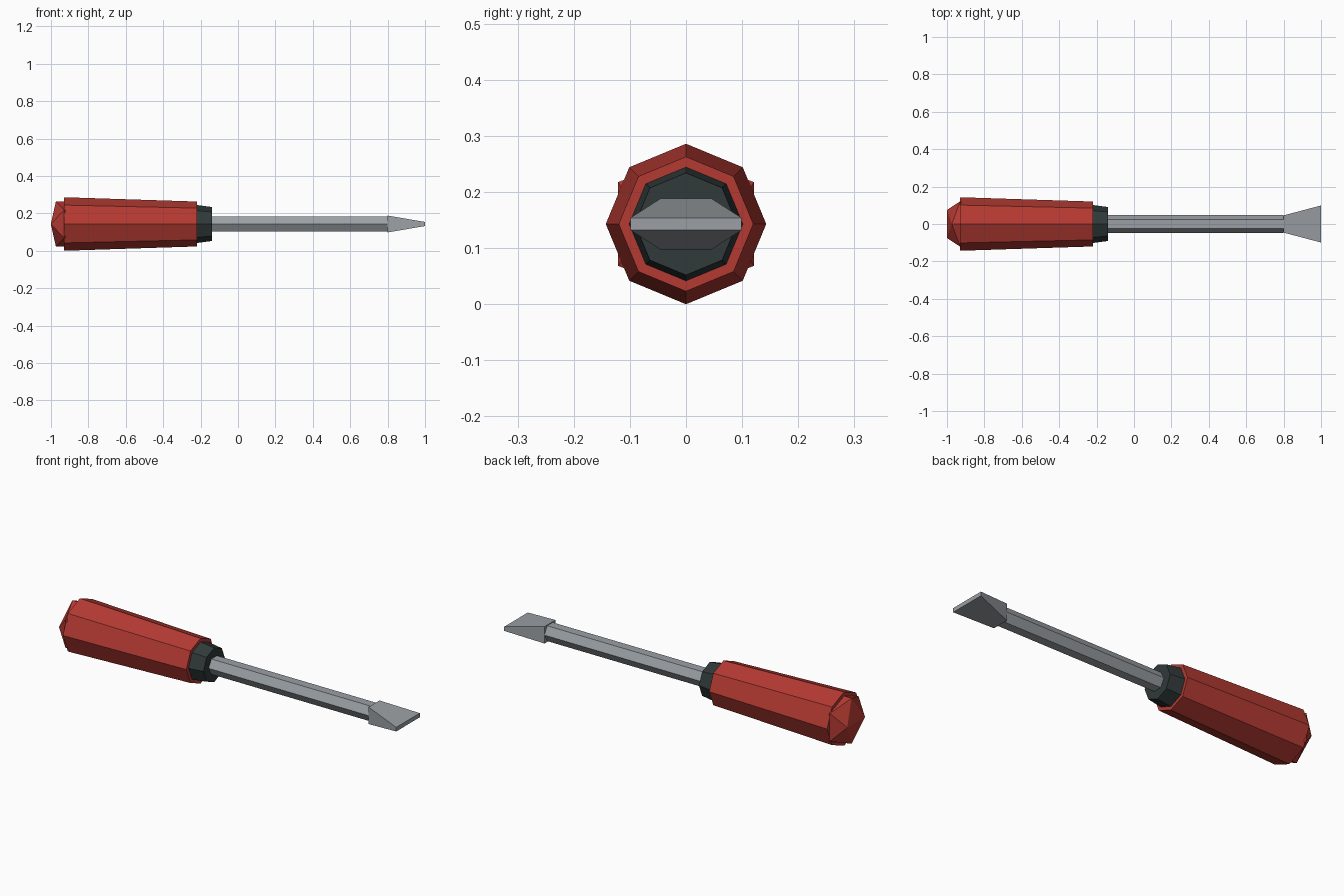
import bpy, bmesh, math

cube = bpy.data.objects.get("Cube")
if cube:
    bpy.data.objects.remove(cube, do_unlink=True)

AXIS_Z = 0.143  # height of the tool's long axis


def material(name, rgb):
    mat = bpy.data.materials.new(name)
    mat.use_nodes = True
    mat.diffuse_color = (*rgb, 1)
    bsdf = next(n for n in mat.node_tree.nodes if n.type == 'BSDF_PRINCIPLED')
    bsdf.inputs["Base Color"].default_value = (*rgb, 1)
    return mat


def ring(x, radius, sides):
    """Polygon around the long axis, with a corner pointing along y."""
    angles = [math.tau * i / sides for i in range(sides)]
    return [(x, radius * math.cos(a), radius * math.sin(a)) for a in angles]


def rectangle(x, half_y, half_z):
    return [(x, sy * half_y, sz * half_z) for sy in (-1, 1) for sz in (-1, 1)]


def solid(name, points, mat):
    """Flat-faced convex solid wrapped around the given corners."""
    bm = bmesh.new()
    for p in points:
        bm.verts.new(p)
    bmesh.ops.convex_hull(bm, input=bm.verts[:])
    bmesh.ops.dissolve_limit(bm, angle_limit=math.radians(1),
                             verts=bm.verts[:], edges=bm.edges[:])
    bmesh.ops.recalc_face_normals(bm, faces=bm.faces[:])
    mesh = bpy.data.meshes.new(name)
    bm.to_mesh(mesh)
    bm.free()
    mesh.materials.append(mat)
    obj = bpy.data.objects.new(name, mesh)
    obj.location.z = AXIS_Z
    bpy.context.collection.objects.link(obj)
    return obj


red = material("handle red", (0.456, 0.042, 0.032))
dark = material("collar dark grey", (0.03, 0.041, 0.041))
steel = material("steel grey", (0.328, 0.352, 0.376))

# Tapered octagonal grip
solid("handle", ring(-0.93, 0.143, 8) + ring(-0.22, 0.12, 8), red)

# Faceted end cap: a flattened icosahedron from three golden rectangles
long, short = 0.851, 0.526
cap_size, cap_depth = 0.142, 0.083
corners = []
for a in (-long, long):
    for b in (-short, short):
        corners += [(a, b, 0), (0, a, b), (b, 0, a)]
solid("end_cap", [(-0.93 + x * cap_depth, y * cap_size, z * cap_size)
                  for x, y, z in corners], red)

# Collar between grip and shaft
solid("collar", ring(-0.225, 0.102, 8) + ring(-0.14, 0.091, 8), dark)

# Hexagonal shaft
solid("shaft", ring(-0.145, 0.047, 6) + ring(0.8, 0.047, 6), steel)

# Flared flat blade
solid("blade", rectangle(0.8, 0.046, 0.045) + rectangle(1, 0.099, 0.011), steel)
